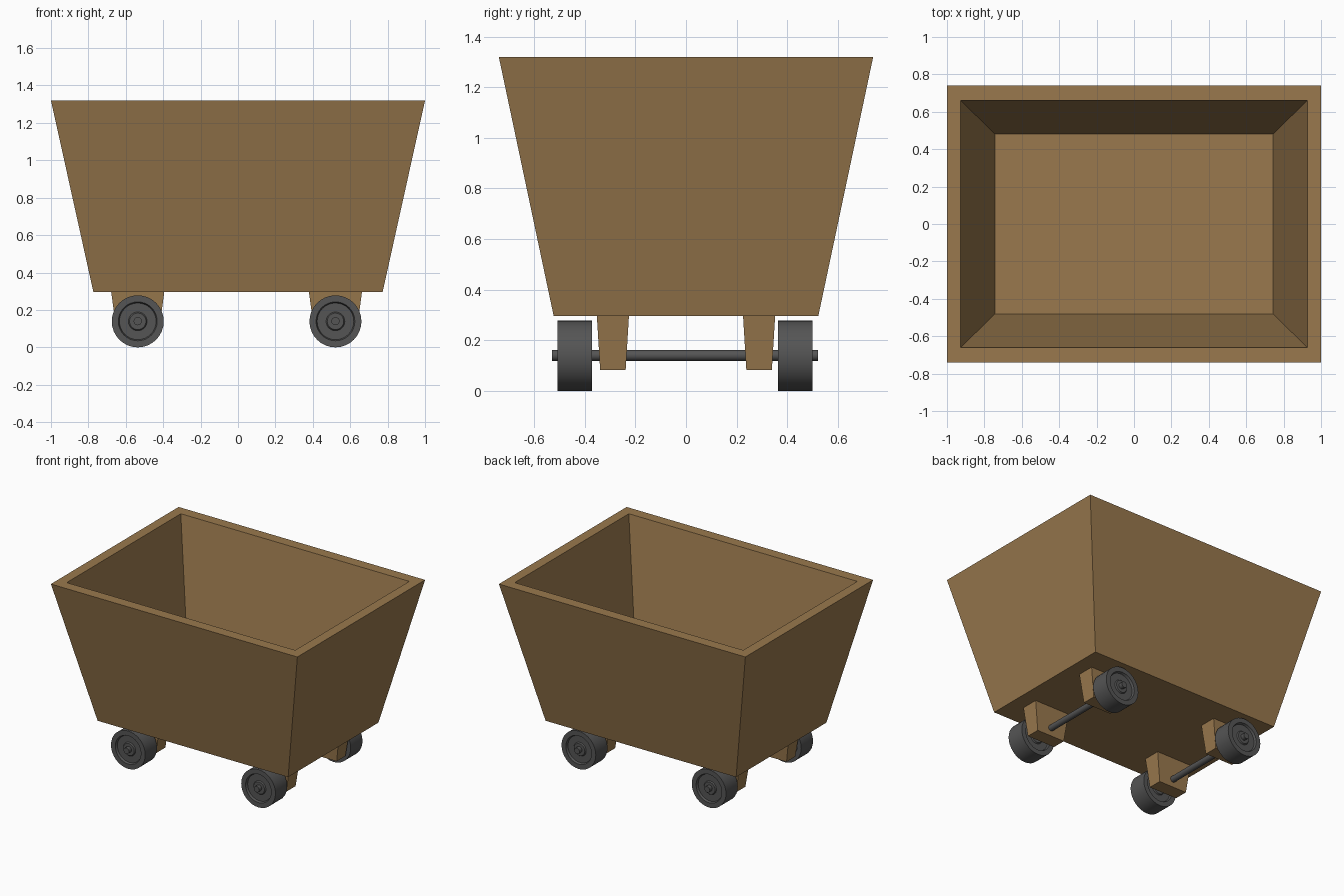
import bpy, bmesh
from math import cos, sin, pi, radians

if "Cube" in bpy.data.objects:
    bpy.data.objects.remove(bpy.data.objects["Cube"])


def material(name, color):
    m = bpy.data.materials.new(name)
    m.diffuse_color = (*color, 1)
    m.use_nodes = True
    m.node_tree.nodes["Principled BSDF"].inputs["Base Color"].default_value = m.diffuse_color
    return m


WOOD = material("wood", (0.32, 0.19, 0.075))
IRON = material("dark_iron", (0.09, 0.09, 0.09))


def add_object(name, bm, mat, smooth=False):
    bmesh.ops.recalc_face_normals(bm, faces=bm.faces)
    mesh = bpy.data.meshes.new(name)
    bm.to_mesh(mesh)
    bm.free()
    mesh.materials.append(mat)
    ob = bpy.data.objects.new(name, mesh)
    bpy.context.collection.objects.link(ob)
    if smooth:
        bpy.ops.object.select_all(action='DESELECT')
        ob.select_set(True)
        bpy.context.view_layer.objects.active = ob
        bpy.ops.object.shade_smooth_by_angle(angle=radians(30))
    return ob


def loft_rects(name, rects, cx=0, cy=0):
    """Join a chain of rectangles (half x, half y, z) and cap both ends."""
    bm = bmesh.new()
    rings = [[bm.verts.new((cx + sx * hx, cy + sy * hy, z))
              for sx, sy in ((-1, -1), (1, -1), (1, 1), (-1, 1))]
             for hx, hy, z in rects]
    for a, b in zip(rings, rings[1:]):
        for i in range(4):
            j = (i + 1) % 4
            bm.faces.new((a[i], a[j], b[j], b[i]))
    bm.faces.new(rings[0])
    bm.faces.new(rings[-1])
    return add_object(name, bm, WOOD)


def lathe_y(name, profile, cx, cy, cz, sides):
    """Turn a (radius, y) profile around an axle along y, capping both ends."""
    bm = bmesh.new()
    rings = [[bm.verts.new((cx + r * cos(2 * pi * i / sides), cy + y,
                            cz + r * sin(2 * pi * i / sides)))
              for i in range(sides)] for r, y in profile]
    for a, b in zip(rings, rings[1:]):
        for i in range(sides):
            j = (i + 1) % sides
            bm.faces.new((a[i], a[j], b[j], b[i]))
    bm.faces.new(rings[0])
    bm.faces.new(rings[-1])
    return add_object(name, bm, IRON, smooth=True)


# Tapered open tub: underside, outer rim, inner rim, floor
loft_rects("tub", [(0.773, 0.523, 0.295), (1.0, 0.74, 1.32),
                   (0.927, 0.661, 1.32), (0.744, 0.481, 0.365)])

# Wheel cross-section with a shallow dish and hub on each face
HALF = 0.068
side = [(0.024, HALF - 0.008), (0.044, HALF - 0.008), (0.05, HALF - 0.016),
        (0.098, HALF - 0.016), (0.104, HALF), (0.139, HALF)]
WHEEL = [(r, -y) for r, y in side] + side[::-1]

for end, x in (("left", -0.536), ("right", 0.521)):
    # Axle running through both wheels
    lathe_y(end + "_axle", [(0.022, -0.525), (0.022, 0.525)], x, -0.004, 0.14, 16)
    for face, s in (("front", -1), ("back", 1)):
        # Tapered bearing block under the tub
        loft_rects(f"{face}_{end}_axle_block",
                   [(0.113, 0.0505, 0.083), (0.142, 0.0635, 0.297)], x, s * 0.289)
        # Wheel
        lathe_y(f"{face}_{end}_wheel", WHEEL, x, s * 0.436 - 0.004, 0.139, 32)
